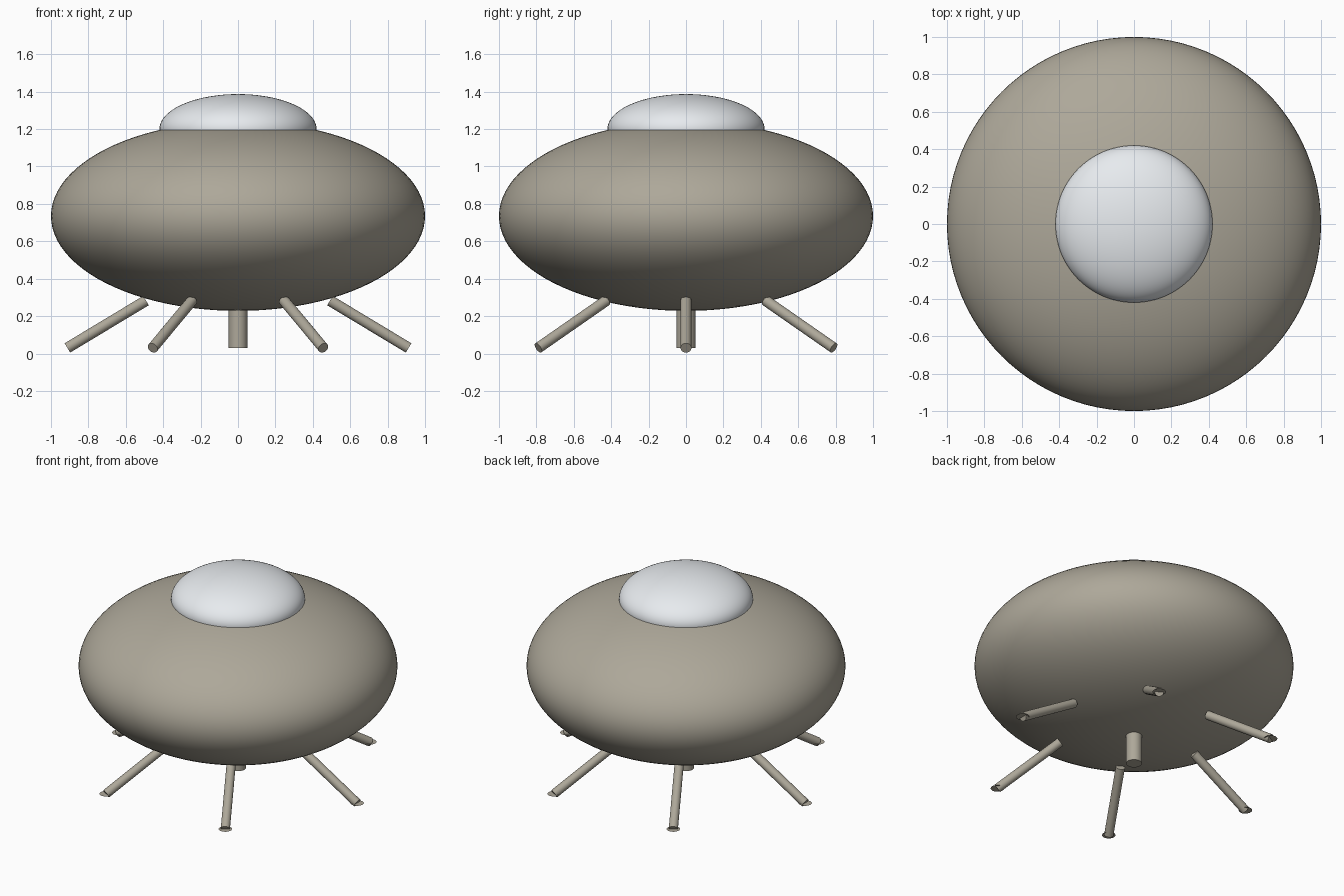
import bpy
from math import cos, sin, pi, radians
from mathutils import Vector

if "Cube" in bpy.data.objects:
    bpy.data.objects.remove(bpy.data.objects["Cube"])


def colour(obj, name, rgb):
    mat = bpy.data.materials.get(name) or bpy.data.materials.new(name)
    mat.diffuse_color = (*rgb, 1)
    mat.use_nodes = True
    mat.node_tree.nodes["Principled BSDF"].inputs["Base Color"].default_value = mat.diffuse_color
    obj.data.materials.append(mat)


def finish(obj, name, mat, rgb):
    obj.name = name
    colour(obj, mat, rgb)
    bpy.ops.object.shade_smooth_by_angle(angle=radians(40))
    return obj


def ellipsoid(name, z, radius, height, mat, rgb):
    bpy.ops.mesh.primitive_uv_sphere_add(segments=96, ring_count=48, location=(0, 0, z))
    obj = bpy.context.object
    obj.scale = (radius, radius, height)
    bpy.ops.object.transform_apply(location=False, rotation=False, scale=True)
    return finish(obj, name, mat, rgb)


def rod(name, a, b, radius):
    a, b = Vector(a), Vector(b)
    bpy.ops.mesh.primitive_cylinder_add(
        vertices=32, radius=radius, depth=(b - a).length, location=(a + b) / 2,
        rotation=(b - a).to_track_quat('Z', 'Y').to_euler())
    return finish(bpy.context.object, name, "hull_metal", HULL)


HULL = (0.42, 0.39, 0.32)
GLASS = (0.8, 0.83, 0.86)

# Saucer body and cockpit dome
ellipsoid("saucer_hull", 0.735, 1.0, 0.507, "hull_metal", HULL)
ellipsoid("cockpit_dome", 1.2, 0.42, 0.187, "dome_glass", GLASS)

# Central hatch tube under the hull
rod("hatch_tube", (0, 0, 0.03), (0, 0, 0.26), 0.05)

# Six splayed legs, each with a paper-thin foot pad
for i in range(6):
    c, s = cos(i * pi / 3), sin(i * pi / 3)
    rod(f"leg_{i + 1}", (0.492 * c, 0.492 * s, 0.283), (0.912 * c, 0.912 * s, 0.03), 0.029)
    bpy.ops.mesh.primitive_circle_add(vertices=32, radius=0.042, fill_type='NGON',
                                      location=(0.912 * c, 0.912 * s, 0.03))
    finish(bpy.context.object, f"foot_pad_{i + 1}", "hull_metal", HULL)
